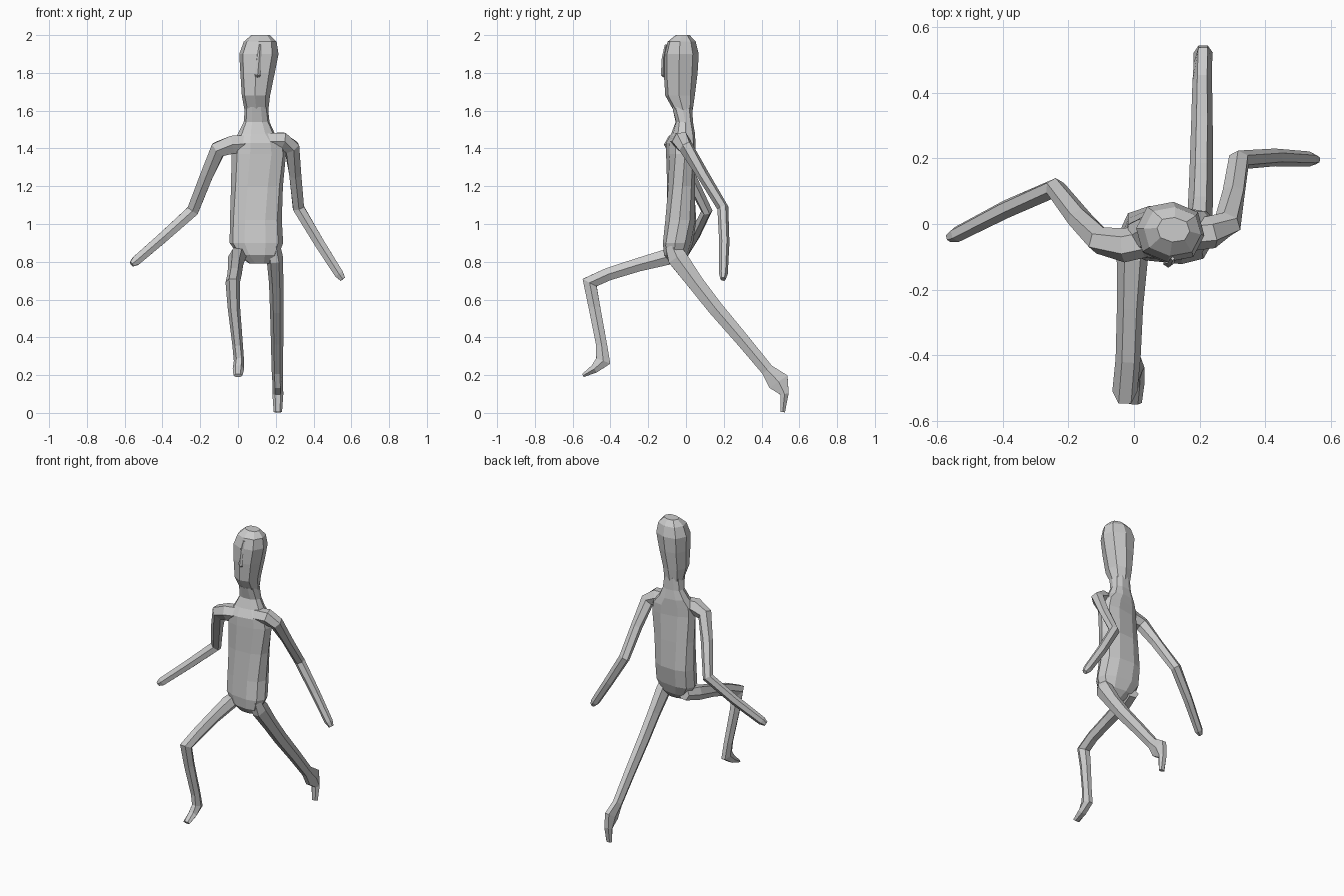
import bpy, bmesh
from math import sin, cos, radians, tau
from mathutils import Vector


def skin(name, rings):
    """Join equal-sized point rings into a closed flat-shaded mesh."""
    bm = bmesh.new()
    rows = [[bm.verts.new(p) for p in ring] for ring in rings]
    n = len(rows[0])
    for a, b in zip(rows, rows[1:]):
        for i in range(n):
            j = (i + 1) % n
            bm.faces.new((a[i], a[j], b[j], b[i]))
    bm.faces.new(rows[0][::-1])
    bm.faces.new(rows[-1])
    bmesh.ops.recalc_face_normals(bm, faces=bm.faces)
    me = bpy.data.meshes.new(name)
    bm.to_mesh(me)
    bm.free()
    ob = bpy.data.objects.new(name, me)
    bpy.context.collection.objects.link(ob)
    return ob


def stack(name, rows, sides, power=1.0):
    """Horizontal rings from rows of z, xmin, xmax, ymin, ymax, yaw."""
    def soft(v):
        return (abs(v) ** power) * (1 if v > 0 else -1)
    rings = []
    for z, x0, x1, y0, y1, yaw in rows:
        w = radians(yaw)
        ring = []
        for k in range(sides):
            a = tau * k / sides
            px, py = soft(cos(a)) * (x1 - x0) / 2, soft(sin(a)) * (y1 - y0) / 2
            ring.append(((x0 + x1) / 2 + px * cos(w) - py * sin(w),
                         (y0 + y1) / 2 + px * sin(w) + py * cos(w), z))
        rings.append(ring)
    return skin(name, rings)


def limb(name, path, ref, sides=6):
    """Tube along path rows of x, y, z, half width along ref, half depth."""
    pts = [Vector(p[:3]) for p in path]
    rings = []
    for i, p in enumerate(path):
        t = Vector()
        if i > 0:
            t += (pts[i] - pts[i - 1]).normalized()
        if i < len(pts) - 1:
            t += (pts[i + 1] - pts[i]).normalized()
        t.normalize()
        u = (ref - t * ref.dot(t)).normalized()
        v = t.cross(u)
        rings.append([pts[i] + u * cos(tau * k / sides) * p[3]
                      + v * sin(tau * k / sides) * p[4] * 1.15
                      for k in range(sides)])
    return skin(name, rings)


X, Y = Vector((1, 0, 0)), Vector((0, 1, 0))

# Torso with neck, slightly twisted between hips and shoulders
stack("torso", [
    (0.79, 0.06, 0.17, -0.08, -0.03, 0),
    (0.835, 0.0, 0.215, -0.115, 0.01, -6),
    (0.90, -0.045, 0.24, -0.12, 0.035, -6),
    (1.02, -0.043, 0.232, -0.11, 0.055, -3),
    (1.20, -0.037, 0.238, -0.10, 0.048, 3),
    (1.37, -0.036, 0.256, -0.10, 0.043, 9),
    (1.43, -0.03, 0.245, -0.10, 0.045, 10),
    (1.48, 0.0, 0.195, -0.075, 0.045, 8),
    (1.54, 0.03, 0.167, -0.055, 0.037, 4),
    (1.62, 0.037, 0.158, -0.075, 0.035, 0)], 10, 0.8)

# Head
stack("head", [
    (1.60, 0.035, 0.16, -0.065, 0.035, 0),
    (1.68, 0.02, 0.17, -0.11, 0.047, -4),
    (1.80, 0.012, 0.195, -0.118, 0.062, -6),
    (1.90, 0.006, 0.215, -0.116, 0.068, -6),
    (1.965, 0.03, 0.205, -0.098, 0.052, -6),
    (2.00, 0.07, 0.17, -0.055, 0.02, -6)], 8, 0.85)

# Thin nose ridge
limb("nose", [
    (0.118, -0.105, 1.95, 0.006, 0.006),
    (0.112, -0.119, 1.88, 0.011, 0.008),
    (0.104, -0.122, 1.79, 0.016, 0.010),
    (0.103, -0.115, 1.78, 0.012, 0.006)], X, 4)

# Arms, starting inside the shoulders
limb("right_arm", [
    (0.06, -0.045, 1.425, 0.050, 0.045),
    (-0.03, -0.065, 1.42, 0.052, 0.048),
    (-0.105, -0.05, 1.395, 0.042, 0.042),
    (-0.165, 0.015, 1.26, 0.034, 0.034),
    (-0.24, 0.11, 1.07, 0.030, 0.032),
    (-0.39, 0.045, 0.935, 0.028, 0.028),
    (-0.54, -0.032, 0.805, 0.024, 0.025),
    (-0.563, -0.042, 0.787, 0.014, 0.014)], Y)
limb("left_arm", [
    (0.15, -0.035, 1.435, 0.050, 0.045),
    (0.235, -0.025, 1.44, 0.050, 0.045),
    (0.285, 0.0, 1.405, 0.040, 0.040),
    (0.303, 0.09, 1.26, 0.032, 0.032),
    (0.32, 0.195, 1.085, 0.030, 0.030),
    (0.43, 0.203, 0.90, 0.027, 0.027),
    (0.535, 0.198, 0.735, 0.023, 0.024),
    (0.555, 0.196, 0.708, 0.014, 0.014)], Y)

# Legs with feet
limb("right_leg", [
    (0.015, 0.0, 0.85, 0.045, 0.035),
    (-0.005, -0.10, 0.825, 0.048, 0.042),
    (-0.012, -0.25, 0.785, 0.040, 0.036),
    (-0.018, -0.41, 0.735, 0.038, 0.034),
    (-0.028, -0.510, 0.69, 0.038, 0.042),
    (-0.022, -0.485, 0.56, 0.033, 0.031),
    (-0.002, -0.447, 0.36, 0.028, 0.029),
    (0.005, -0.438, 0.275, 0.027, 0.040),
    (0.002, -0.485, 0.233, 0.030, 0.023),
    (0.0, -0.545, 0.198, 0.024, 0.009)], X)
limb("left_leg", [
    (0.18, -0.08, 0.90, 0.040, 0.030),
    (0.195, -0.045, 0.82, 0.044, 0.052),
    (0.202, 0.05, 0.69, 0.038, 0.043),
    (0.205, 0.155, 0.555, 0.036, 0.040),
    (0.207, 0.30, 0.385, 0.033, 0.036),
    (0.208, 0.43, 0.228, 0.030, 0.033),
    (0.210, 0.490, 0.165, 0.028, 0.058),
    (0.211, 0.522, 0.10, 0.029, 0.022),
    (0.211, 0.512, 0.004, 0.022, 0.012)], X)
